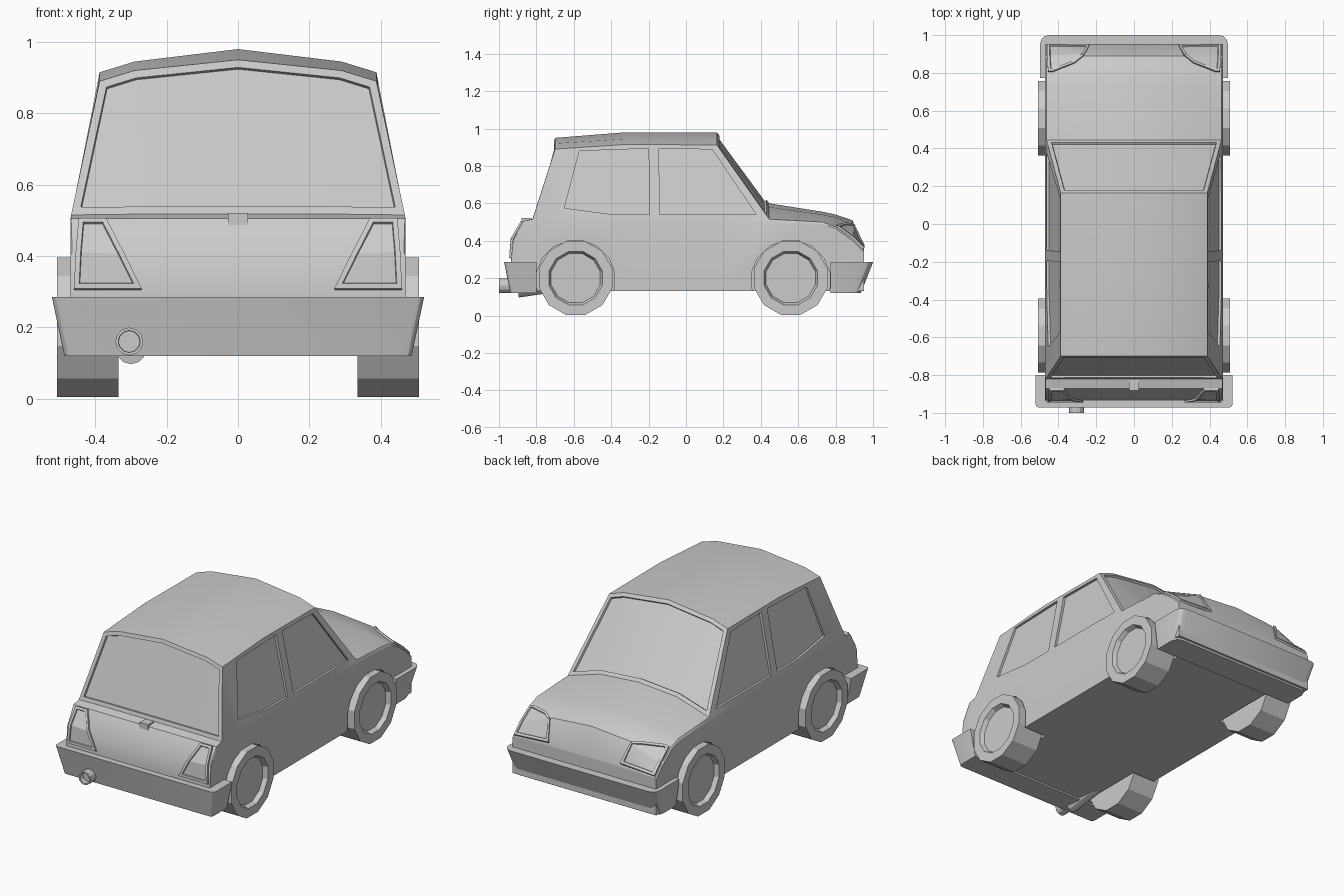
import bpy, bmesh, math
from mathutils import Vector, Matrix
from mathutils.bvhtree import BVHTree

if "Cube" in bpy.data.objects:
    bpy.data.objects.remove(bpy.data.objects["Cube"])


def finish(name, bm, smooth=True):
    bmesh.ops.recalc_face_normals(bm, faces=bm.faces)
    me = bpy.data.meshes.new(name)
    bm.to_mesh(me)
    bm.free()
    ob = bpy.data.objects.new(name, me)
    bpy.context.collection.objects.link(ob)
    if smooth:
        shade(ob)
    return ob


def shade(ob):
    bpy.ops.object.select_all(action='DESELECT')
    bpy.context.view_layer.objects.active = ob
    ob.select_set(True)
    bpy.ops.object.shade_smooth_by_angle(angle=math.radians(25))


def cylinder(bm, start, end, radius, sides, turn=0.0):
    a, b = Vector(start), Vector(end)
    d = b - a
    mat = (Matrix.Translation((a + b) / 2) @ d.to_track_quat('Z', 'Y').to_matrix().to_4x4()
           @ Matrix.Rotation(turn, 4, 'Z'))
    return bmesh.ops.create_cone(bm, cap_ends=True, segments=sides, radius1=radius,
                                 radius2=radius, depth=d.length, matrix=mat)['verts']


def prism(bm, loop_a, loop_b):
    a = [bm.verts.new(p) for p in loop_a]
    b = [bm.verts.new(p) for p in loop_b]
    n = len(a)
    bm.faces.new(a)
    bm.faces.new(b[::-1])
    for i in range(n):
        bm.faces.new((a[i], b[i], b[(i + 1) % n], a[(i + 1) % n]))


# Body shell: sections along y (y, edge x, edge z, shoulder x, shoulder z, centre z)
stations = [
    (-0.935, .465, .30, .30, .30, .30), (-0.925, .465, .41, .30, .41, .41),
    (-0.87, .468, .505, .30, .505, .505), (-0.82, .468, .515, .30, .517, .517),
    (-0.70, .388, .89, .29, .92, .95), (-0.32, .388, .915, .29, .945, .98),
    (0.165, .388, .912, .29, .945, .98), (0.445, .463, .515, .25, .58, .60),
    (0.73, .463, .50, .25, .54, .555), (0.80, .463, .475, .25, .525, .54),
    (0.89, .463, .41, .25, .49, .51), (0.952, .463, .35, .25, .36, .36)]
bm = bmesh.new()
rings = []
for y, xe, ze, xs, zs, zc in stations:
    half = [(.47, .13), (.47, min(.5, ze - .01)), (xe, ze), (xs, zs)]
    pts = half + [(0, zc)] + [(-x, z) for x, z in reversed(half)]
    rings.append([bm.verts.new((x, y, z)) for x, z in pts])
glass = {3: [], 6: []}
for i in range(len(rings) - 1):
    a, b = rings[i], rings[i + 1]
    for j in range(9):
        k = (j + 1) % 9
        f = bm.faces.new((a[j], a[k], b[k], b[j]))
        if i in glass and 2 <= j <= 5:
            glass[i].append(f)
bm.faces.new(rings[0])
bm.faces.new(rings[-1][::-1])
bmesh.ops.recalc_face_normals(bm, faces=bm.faces)
surface = BVHTree.FromBMesh(bm)

# Windscreen and rear window recesses
for faces in glass.values():
    bmesh.ops.inset_region(bm, faces=faces, thickness=.022, use_even_offset=True)
    bmesh.ops.inset_region(bm, faces=faces, thickness=.002, depth=-.012, use_even_offset=True)
body = finish("car_body", bm, smooth=False)

# Cutters for side windows and wheel arches
WHEELS = (-0.59, 0.56)
windows = [
    [(-.57, .88), (-.20, .893), (-.195, .54), (-.39, .54), (-.65, .575)],
    [(-.145, .893), (.14, .888), (.375, .54), (-.14, .54)]]
bm = bmesh.new()
for s in (1, -1):
    for w in windows:
        inner, outer = ([(s * (.47 - (z - .5) * .205 + off), y, z) for y, z in w]
                        for off in (-.013, .06))
        prism(bm, list(inner), list(outer))
    for y in WHEELS:
        cylinder(bm, (s * .32, y, .19), (s * .62, y, .19), .213, 16, math.pi / 16)
cutter = finish("opening_cutter", bm, smooth=False)
cutter.hide_render = True
mod = body.modifiers.new("openings", 'BOOLEAN')
mod.operation = 'DIFFERENCE'
mod.solver = 'EXACT'
mod.object = cutter
bpy.context.view_layer.objects.active = body
bpy.ops.object.modifier_apply(modifier=mod.name)
bpy.data.objects.remove(cutter)
shade(body)


# Lamps: strips of quads cast onto the body, raised, with a recessed lens
def lamp(name, rows, place, ray, lift):
    bm = bmesh.new()
    grid = []
    for h, x0, x1 in rows:
        hits = [surface.ray_cast(Vector(place(x, h)), Vector(ray))[0] for x in (x0, x1)]
        grid.append([bm.verts.new(p) for p in hits])
    for a, b in zip(grid, grid[1:]):
        bm.faces.new((a[0], a[1], b[1], b[0]))
    base = bm.faces[:]
    bmesh.ops.recalc_face_normals(bm, faces=base)
    ext = bmesh.ops.extrude_face_region(bm, geom=base, use_keep_orig=True)['geom']
    top = [g for g in ext if isinstance(g, bmesh.types.BMFace)]
    bmesh.ops.translate(bm, verts=[g for g in ext if isinstance(g, bmesh.types.BMVert)],
                        vec=lift)
    bmesh.ops.recalc_face_normals(bm, faces=bm.faces)
    bmesh.ops.inset_region(bm, faces=top, thickness=.014, use_even_offset=True)
    bmesh.ops.inset_region(bm, faces=top, thickness=.002, depth=-.007, use_even_offset=True)
    finish(name, bm)


tail_rows = [(.503, .37, .447), (.41, .322, .455), (.305, .27, .46)]
head_rows = [(.948, .235, .46), (.89, .265, .46), (.85, .315, .458), (.805, .43, .455)]
for s, side in ((1, "right"), (-1, "left")):
    lamp("tail_lamp_" + side, [(h, s * a, s * b) for h, a, b in tail_rows],
         lambda x, h: (x, -2, h), (0, 1, 0), (0, -.011, .004))
    lamp("headlamp_" + side, [(h, s * a, s * b) for h, a, b in head_rows],
         lambda x, h: (x, h, 2), (0, 0, -1), (0, .006, .009))


# Bumpers: tapered blocks with rounded outer corners
def bumper(name, y_in, y_top, y_bot, w_top, w_bot, radius):
    bm = bmesh.new()
    loops = [[(-w, y_in, z), (w, y_in, z), (w, y, z), (-w, y, z)]
             for w, y, z in ((w_bot, y_bot, .12), (w_top, y_top, .285))]
    prism(bm, *loops)
    edges = [e for e in bm.edges
             if abs(e.verts[0].co.z - e.verts[1].co.z) > .1
             and all(abs(v.co.y) > abs(y_in) + .05 for v in e.verts)]
    bmesh.ops.bevel(bm, geom=edges, offset=radius, segments=3, affect='EDGES', profile=.5)
    finish(name, bm)


bumper("rear_bumper", -.80, -.972, -.94, .522, .487, .02)
bumper("front_bumper", .772, 1.0, .935, .497, .475, .045)

# Wheels with dished hubs
for s, side in ((1, "right"), (-1, "left")):
    for y, end in zip(WHEELS, ("rear", "front")):
        bm = bmesh.new()
        cylinder(bm, (s * .335, y, .2), (s * .508, y, .2), .203, 12, math.pi / 12)
        hub = [max(bm.faces, key=lambda f: s * f.calc_center_median().x)]
        bmesh.ops.inset_region(bm, faces=hub, thickness=.055)
        bmesh.ops.inset_region(bm, faces=hub, thickness=.012, depth=-.025)
        finish(f"wheel_{end}_{side}", bm)

# Exhaust: hollow tip and the pipe sloping up under the floor
bm = bmesh.new()
cylinder(bm, (-.305, -.90, .16), (-.305, -1.0, .16), .039, 12)
tip = [min(bm.faces, key=lambda f: f.calc_center_median().y)]
bmesh.ops.inset_region(bm, faces=tip, thickness=.008)
bmesh.ops.inset_region(bm, faces=tip, thickness=.001, depth=-.03)
cylinder(bm, (-.30, -.90, .138), (-.30, -.65, .175), .042, 12)
finish("exhaust", bm)

# Tailgate handle
bm = bmesh.new()
bmesh.ops.create_cube(bm, size=1, matrix=Matrix.Translation((0, -.853, .497))
                      @ Matrix.Diagonal((.055, .055, .048, 1)))
finish("tailgate_handle", bm)
